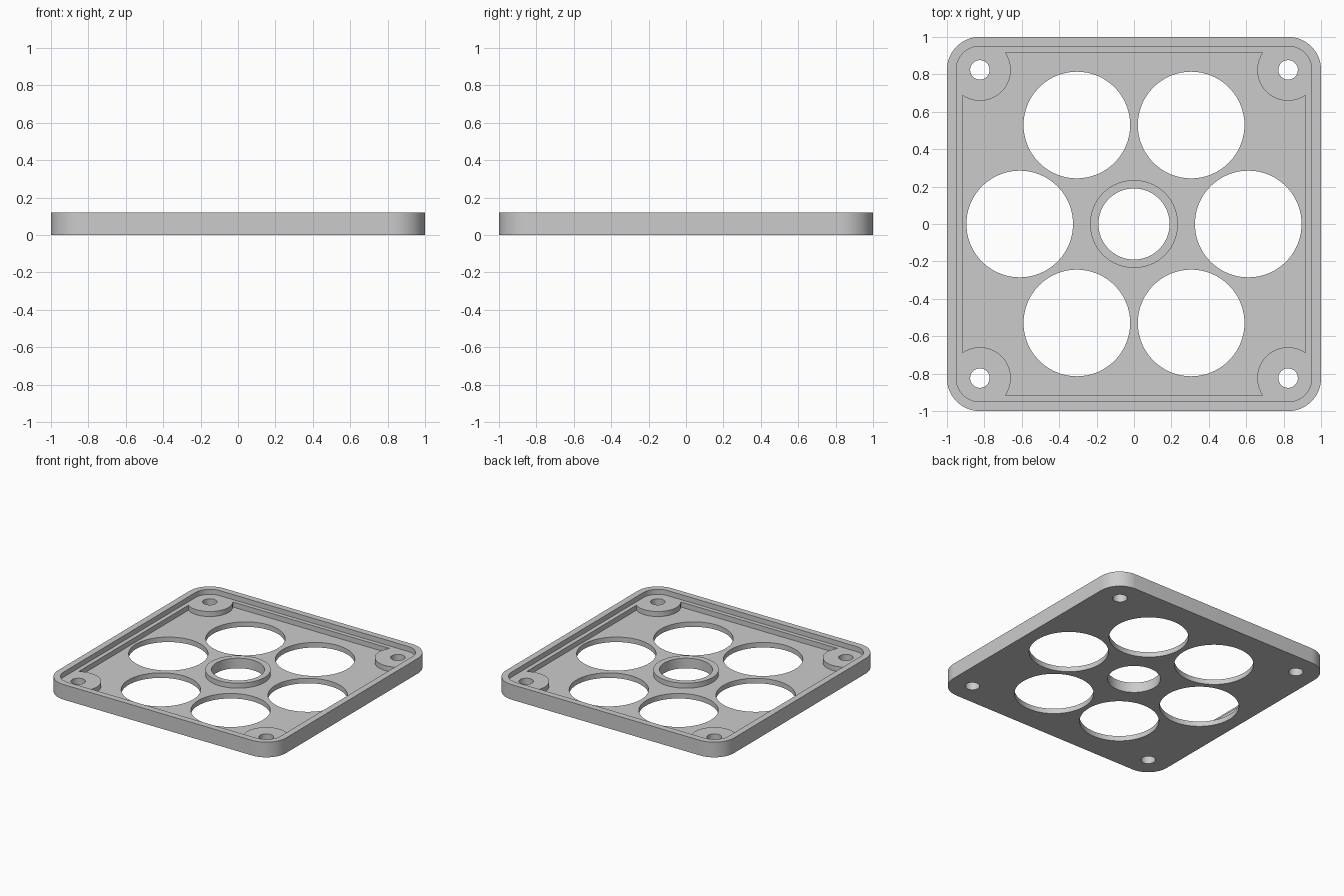
import bpy
import bmesh
from math import cos, sin, pi, radians

if "Cube" in bpy.data.objects:
    bpy.data.objects.remove(bpy.data.objects["Cube"], do_unlink=True)

HEIGHT, LEDGE, FLOOR = 0.12, 0.08, 0.04
ABOVE, BELOW = 0.2, -0.1
SCREW = 0.824

grey = bpy.data.materials.new("plain grey")
grey.use_nodes = True
colour = (0.6, 0.6, 0.6, 1)
grey.diffuse_color = colour
grey.node_tree.nodes["Principled BSDF"].inputs["Base Color"].default_value = colour


def prism(name, outline, z0, z1):
    """Upright solid over a closed outline."""
    bm = bmesh.new()
    face = bm.faces.new([bm.verts.new((x, y, z0)) for x, y in outline])
    up = bmesh.ops.extrude_face_region(bm, geom=[face])["geom"]
    verts = [v for v in up if isinstance(v, bmesh.types.BMVert)]
    bmesh.ops.translate(bm, verts=verts, vec=(0, 0, z1 - z0))
    bmesh.ops.recalc_face_normals(bm, faces=bm.faces)
    mesh = bpy.data.meshes.new(name)
    bm.to_mesh(mesh)
    bm.free()
    mesh.materials.append(grey)
    obj = bpy.data.objects.new(name, mesh)
    bpy.context.collection.objects.link(obj)
    return obj


def circle(cx, cy, r, n=96):
    return [(cx + r * cos(2 * pi * i / n), cy + r * sin(2 * pi * i / n)) for i in range(n)]


def rounded_square(half, r, n=16):
    c = half - r
    points = []
    for k, (sx, sy) in enumerate([(1, 1), (-1, 1), (-1, -1), (1, -1)]):
        for i in range(n + 1):
            a = (k + i / n) * pi / 2
            points.append((sx * c + r * cos(a), sy * c + r * sin(a)))
    return points


def cut(target, cutter):
    """Subtract the cutter, then discard it."""
    mod = target.modifiers.new("cut", "BOOLEAN")
    mod.operation = "DIFFERENCE"
    mod.solver = "EXACT"
    mod.object = cutter
    bpy.context.view_layer.objects.active = target
    bpy.ops.object.modifier_apply(modifier=mod.name)
    bpy.data.objects.remove(cutter, do_unlink=True)


corners = [(sx * SCREW, sy * SCREW) for sx in (-1, 1) for sy in (-1, 1)]

# Pocket volume, leaving the corner bosses and centre ring standing
f = 0.917
pocket = prism("pocket_cutter", [(-f, -f), (f, -f), (f, f), (-f, f)], FLOOR, LEDGE + 0.02)
for x, y in corners:
    cut(pocket, prism("boss", circle(x, y, 0.165), BELOW, ABOVE))
cut(pocket, prism("ring", circle(0, 0, 0.235), BELOW, ABOVE))

# Tray with raised lip, ledge and floor
tray = prism("vented_tray", rounded_square(1.0, 0.175), 0, HEIGHT)
cut(tray, prism("recess_cutter", rounded_square(0.95, 0.125), LEDGE, ABOVE))
cut(tray, pocket)

# Screw holes, centre hole and six large vents
holes = [(x, y, 0.052) for x, y in corners] + [(0, 0, 0.19)]
holes += [(0.611 * cos(k * pi / 3), 0.611 * sin(k * pi / 3), 0.285) for k in range(6)]
for x, y, r in holes:
    cut(tray, prism("hole_cutter", circle(x, y, r), BELOW, ABOVE))

bpy.ops.object.select_all(action="DESELECT")
tray.select_set(True)
bpy.context.view_layer.objects.active = tray
bpy.ops.object.shade_smooth_by_angle(angle=radians(30))
